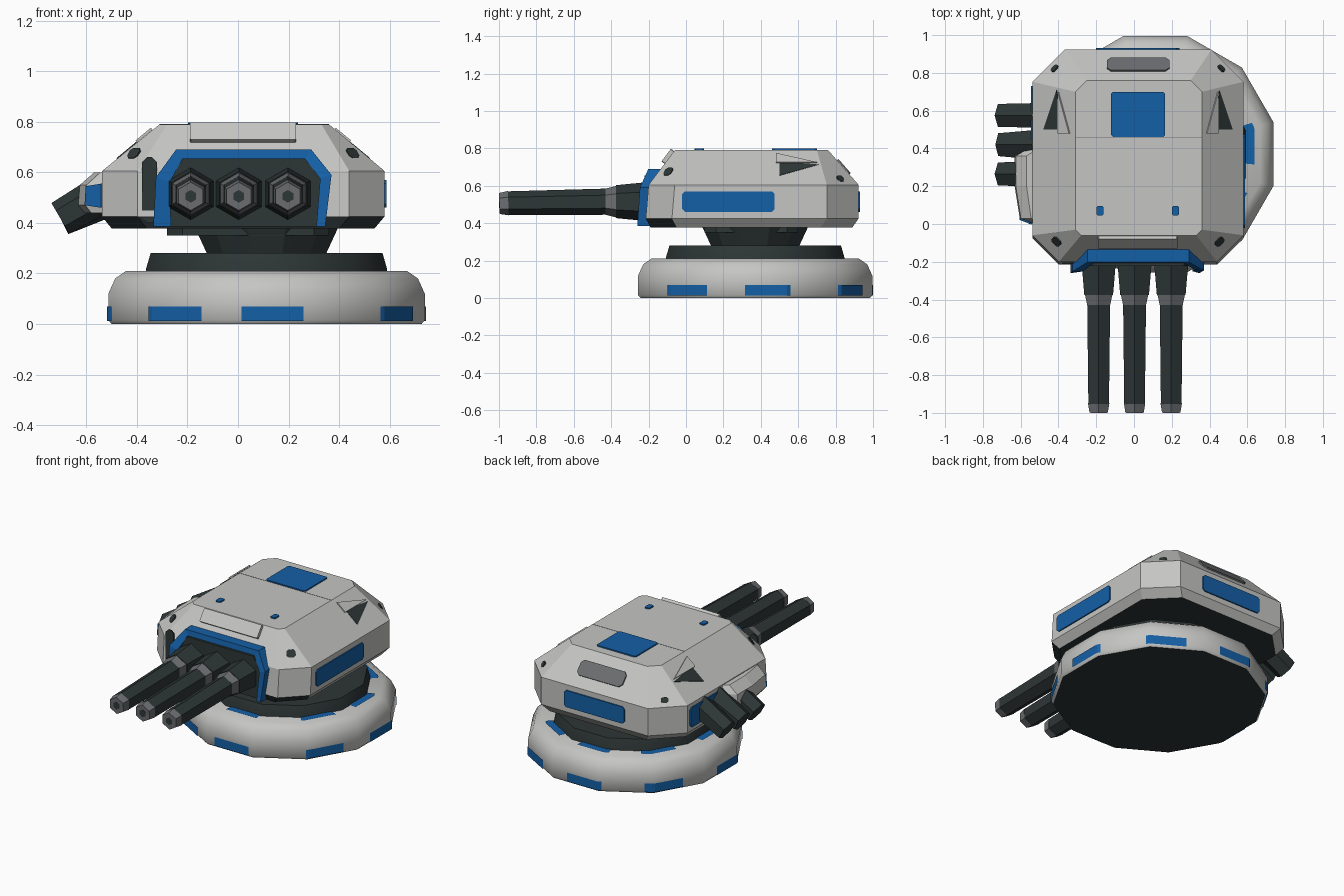
import bpy, bmesh, math
from mathutils import Vector

if "Cube" in bpy.data.objects:
    bpy.data.objects.remove(bpy.data.objects["Cube"])


def material(name, rgb):
    m = bpy.data.materials.new(name)
    m.diffuse_color = (*rgb, 1)
    m.use_nodes = True
    m.node_tree.nodes["Principled BSDF"].inputs["Base Color"].default_value = m.diffuse_color
    return m


LIGHT = material("light grey armour", (0.56, 0.56, 0.55))
DARK = material("dark gunmetal", (0.027, 0.037, 0.037))
BLUE = material("blue trim", (0.007, 0.115, 0.38))
GREY = material("mid grey metal", (0.15, 0.155, 0.165))
CX, CY = 0.113, 0.37          # centre of the base


def finish(name, bm, mats, smooth=None):
    bmesh.ops.recalc_face_normals(bm, faces=bm.faces)
    me = bpy.data.meshes.new(name)
    bm.to_mesh(me)
    bm.free()
    ob = bpy.data.objects.new(name, me)
    bpy.context.collection.objects.link(ob)
    for m in mats:
        me.materials.append(m)
    if smooth:
        bpy.ops.object.select_all(action='DESELECT')
        ob.select_set(True)
        bpy.context.view_layer.objects.active = ob
        bpy.ops.object.shade_smooth_by_angle(angle=math.radians(smooth))
    return ob


def loft(name, rings, mat, smooth=None, rule=None, extra=()):
    """Skin a stack of equal-length rings and cap both ends."""
    bm = bmesh.new()
    vs = [[bm.verts.new(p) for p in r] for r in rings]
    n = len(rings[0])
    for a, b in zip(vs, vs[1:]):
        for i in range(n):
            j = (i + 1) % n
            bm.faces.new((a[i], a[j], b[j], b[i]))
    bm.faces.new(vs[0])
    bm.faces.new(vs[-1])
    bmesh.ops.recalc_face_normals(bm, faces=bm.faces)
    if rule:
        for f in bm.faces:
            f.material_index = rule(f.normal)
    return finish(name, bm, [mat, *extra], smooth)


def disc(z, r, n=12, phase=15):
    return [(CX + r * math.cos(math.radians(phase) + 2 * math.pi * i / n),
             CY + r * math.sin(math.radians(phase) + 2 * math.pi * i / n), z) for i in range(n)]


def tube(name, p0, p1, r0, r1, mat, n=6):
    p0, p1 = Vector(p0), Vector(p1)
    q = (p1 - p0).to_track_quat('Z', 'Y')
    rings = [[p + q @ Vector((r * math.sin(2 * math.pi * i / n), r * math.cos(2 * math.pi * i / n), 0))
              for i in range(n)] for p, r in ((p0, r0), (p1, r1))]
    return loft(name, rings, mat)


def plate(name, pts, normal, mat, t=0.008):
    nrm = Vector(normal).normalized()
    pts = [Vector(p) for p in pts]
    return loft(name, [[p - nrm * 0.001 for p in pts], [p + nrm * t for p in pts]], mat)


def panel(name, centre, normal, w, h, mat, cut=0.015, t=0.008):
    """Chamfered rectangle lying on a surface; h runs up the slope."""
    nrm = Vector(normal).normalized()
    u = Vector((0, 0, 1)).cross(nrm)
    u = u.normalized() if u.length > 0.01 else Vector((1, 0, 0))
    v = nrm.cross(u)
    a, b, c = w / 2, h / 2, cut
    loop = [(a, b - c), (a - c, b), (c - a, b), (-a, b - c), (-a, c - b), (c - a, -b), (a - c, -b), (a, c - b)]
    return plate(name, [Vector(centre) + u * x + v * y for x, y in loop], nrm, mat, t)


def arc_strip(name, angle, half, lo, hi, mat):
    """Thin strip following the twelve-sided base between two (apothem, z) lines."""
    bm = bmesh.new()
    prev = None
    for k in range(13):
        d = angle - half + 2 * half * k / 12
        s = 1 / math.cos(math.radians((d + 15) % 30 - 15))
        c, sn = math.cos(math.radians(d)), math.sin(math.radians(d))
        cur = [bm.verts.new((CX + r * s * c, CY + r * s * sn, z)) for r, z in (lo, hi)]
        if prev:
            bm.faces.new((prev[0], cur[0], cur[1], prev[1]))
        prev = cur
    return finish(name, bm, [mat])


# Base ring with dark underside
loft("base_ring", [disc(0, .635), disc(.015, .648), disc(.12, .648), disc(.18, .62), disc(.21, .575)],
     LIGHT, 40, lambda n: 1 if n.z < -.9 else 0, [DARK])
for a in (6, 54, 96, 141, 187, 235, 272, 325):
    arc_strip("base_window", a, 11, (.631, .012), (.631, .07), BLUE)
    arc_strip("collar_light", a, 12, (.465, .215), (.525, .215), BLUE)

# Dark turntable and neck
loft("turntable", [disc(.19, .495), disc(.22, .493), disc(.28, .475)], DARK, 30)
loft("neck", [disc(.27, .24), disc(.385, .295)], DARK)


# Turret shell: chamfered plan lofted upward
def plan(z, x0, x1, y0, y1, cf, cb):
    return [(x, y, z) for x, y in ((x0 + cf, y0), (x1 - cf, y0), (x1, y0 + cf), (x1, y1 - cb),
                                   (x1 - cb, y1), (x0 + cb, y1), (x0, y1 - cb), (x0, y0 + cf))]


loft("turret_shell", [plan(.378, -.5, .54, -.19, .89, .14, .17), plan(.425, -.538, .58, -.215, .923, .14, .17),
                      plan(.605, -.538, .58, -.2, .923, .14, .17), plan(.79, -.31, .36, -.06, .76, .03, .06)],
     LIGHT, 25, lambda n: 1 if n.z < -.9 or (n.z < -.3 and n.y < -.3) else 0, [DARK])
loft("under_slab", [plan(.35, -.28, .36, .1, .6, .06, .06), plan(.382, -.28, .36, .1, .6, .06, .06)], DARK)

# Panels on the shell
panel("right_side_panel", (.58, .227, .515), (1, 0, 0), .495, .11, BLUE)
panel("left_side_panel", (-.538, .53, .515), (-1, 0, 0), .4, .13, BLUE)
panel("back_panel", (.02, .923, .515), (0, 1, 0), .44, .11, BLUE)
panel("roof_hatch", (.022, .58, .79), (0, 0, 1), .285, .24, BLUE, .01)
panel("rear_vent", (.022, .842, .7), (0, .185, .163), .33, .1, GREY, .02)
panel("brow_plate", (.02, -.09, .752), (0, -.185, .14), .42, .085, LIGHT, .004, .02)
plate("roof_seam", [(-.31, .457, .79), (.36, .457, .79), (.36, .461, .79), (-.31, .461, .79)], (0, 0, 1), GREY, .001)
for s in (-1, 1):
    def slope(x, y):                      # point on the sloping side of the roof
        return (.021 + s * x, y, .605 + (.559 - x) * .185 / .224)
    plate("side_vent", [slope(.41, .5), slope(.5, .5), slope(.43, .71)], (s * .185, 0, .224), DARK, .003)
    plate("vent_fin", [slope(.36, .48), slope(.42, .48), slope(.42, .7)], (s * .185, 0, .224), LIGHT, .009)
    panel("roof_stud", (.02 + s * .2, .07, .79), (0, 0, 1), .035, .05, BLUE, .006)
    panel("front_port", (.021 + s * .43, -.092, .672), (s * .7, -.7, .75), .055, .05, DARK, .012)
    panel("rear_port", (.021 + s * .44, .822, .635), (s * .7, .7, .6), .045, .035, DARK, .01)

# Gun opening: blue arch around a dark face
OUT = [(-.335, .385), (-.325, .58), (-.245, .69), (.29, .69), (.37, .59), (.345, .385)]
INN = [(-.265, .385), (-.27, .56), (-.22, .655), (.265, .655), (.325, .575), (.31, .385)]


def front_y(z):
    return -.26 + max(0, z - .56) * .45


bm = bmesh.new()
rows = [[bm.verts.new((x, front_y(z) + d, z)) for x, z in prof]
        for prof, d in ((OUT, .11), (OUT, 0), (INN, .01), (INN, .11))]
for a, b in zip(rows, rows[1:] + rows[:1]):
    for i in range(5):
        bm.faces.new((a[i], a[i + 1], b[i + 1], b[i]))
bm.faces.new([r[0] for r in rows])
bm.faces.new([r[-1] for r in rows])
finish("gun_arch", bm, [BLUE])
loft("gun_face", [[(x, y, z) for x, z in INN] for y in (-.1, -.222)], DARK)
panel("arch_shadow_left", (-.35, -.205, .53), (0, -1, 0), .06, .26, DARK, .02)

# Three hexagonal gun barrels
Z = .515
for x in (-.187, .003, .197):
    tube("barrel_sleeve", (x, -.2, Z), (x, -.375, Z), .105, .088, DARK)
    tube("barrel_collar", (x, -.37, Z), (x, -.43, Z), .085, .07, GREY)
    tube("barrel", (x, -.42, Z), (x, -.955, Z - .008), .07, .063, DARK)
    tube("muzzle", (x, -.95, Z - .008), (x, -.998, Z - .01), .065, .056, GREY)
    tube("bore", (x, -.99, Z - .01), (x, -1.0, Z - .01), .025, .025, DARK)

# Left side housing with angled exhaust pipes
side = [(-.53, .0), (-.605, .03), (-.632, .2), (-.632, .36), (-.53, .42)]
loft("exhaust_housing", [[(x * .96, y, .44) for x, y in side], [(x, y, .47) for x, y in side],
                         [(x * .99, y, .55) for x, y in side], [(x * .9, y, .6) for x, y in side]], LIGHT)
plate("housing_front_trim", [(-.54, .004, .46), (-.604, .03, .47), (-.6, .03, .545), (-.54, .004, .555)],
      (-.37, -.93, 0), BLUE)
tube("rear_exhaust", (-.5, .575, .535), (-.703, .575, .418), .075, .07, DARK)
tube("middle_exhaust", (-.5, .42, .52), (-.703, .42, .418), .09, .07, DARK)
tube("front_exhaust", (-.58, .265, .49), (-.703, .265, .418), .075, .07, DARK)
